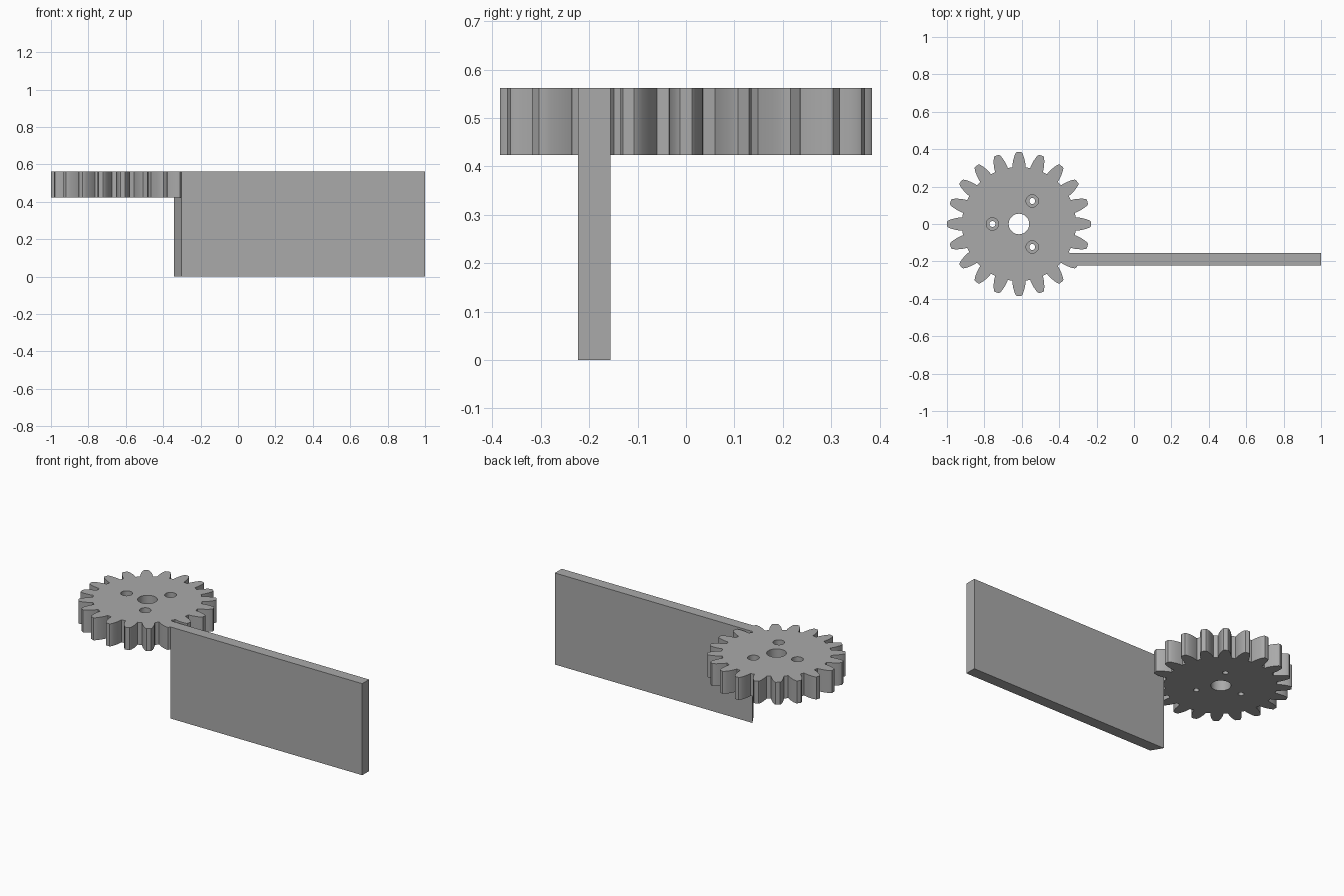
import bpy
import bmesh
from math import sin, cos, radians

if "Cube" in bpy.data.objects:
    bpy.data.objects.remove(bpy.data.objects["Cube"])

GREY = (0.4, 0.4, 0.4, 1)
grey = bpy.data.materials.new("plain grey")
grey.diffuse_color = GREY
grey.use_nodes = True
grey.node_tree.nodes["Principled BSDF"].inputs["Base Color"].default_value = GREY

CENTRE_X, TEETH = -0.615, 20
GEAR_BOTTOM, TOP = 0.424, 0.562


def prism(name, outline, z0, z1):
    """Extrude a counter-clockwise outline from z0 to z1."""
    bm = bmesh.new()
    base = bm.faces.new([bm.verts.new((x, y, z0)) for x, y in outline])
    side = bmesh.ops.extrude_face_region(bm, geom=[base])["geom"]
    verts = [v for v in side if isinstance(v, bmesh.types.BMVert)]
    bmesh.ops.translate(bm, verts=verts, vec=(0, 0, z1 - z0))
    bmesh.ops.recalc_face_normals(bm, faces=bm.faces)
    mesh = bpy.data.meshes.new(name)
    bm.to_mesh(mesh)
    bm.free()
    mesh.materials.append(grey)
    obj = bpy.data.objects.new(name, mesh)
    bpy.context.collection.objects.link(obj)
    return obj


def polar(r, degrees, cx=CENTRE_X, cy=0):
    a = radians(degrees)
    return cx + r * cos(a), cy + r * sin(a)


def drill(target, name, x, y, r, z0, z1):
    """Cut a round hole and apply the cut."""
    ring = [polar(r, i * 360 / 40, x, y) for i in range(40)]
    cutter = prism(name, ring, z0, z1)
    cutter.hide_render = True
    mod = target.modifiers.new(name, "BOOLEAN")
    mod.operation, mod.solver, mod.object = "DIFFERENCE", "EXACT", cutter
    bpy.context.view_layer.objects.active = target
    bpy.ops.object.modifier_apply(modifier=name)
    bpy.data.objects.remove(cutter)


# Gear: curved tooth flanks as radius and half-angle, mirrored about each tooth
flank = [(0.305, 6.7), (0.325, 6.0), (0.345, 5.0), (0.365, 3.8), (0.38, 2.6)]
tooth = [(r, -a) for r, a in flank] + [(0.385, -1.8), (0.385, 1.8)]
tooth += [(r, a) for r, a in reversed(flank)]
outline = [polar(r, a + i * 360 / TEETH) for i in range(TEETH) for r, a in tooth]
gear = prism("gear", outline, GEAR_BOTTOM, TOP)

# Centre bore and three counterbored screw holes
drill(gear, "centre_bore", CENTRE_X, 0, 0.055, GEAR_BOTTOM - 0.1, TOP + 0.1)
for angle in (60, 180, 300):
    x, y = polar(0.142, angle)
    drill(gear, "screw_hole", x, y, 0.016, GEAR_BOTTOM - 0.1, TOP + 0.1)
    drill(gear, "counterbore", x, y, 0.033, TOP - 0.07, TOP + 0.1)

# Upright arm with a slanted inner end that meets the gear teeth
arm = prism("arm_plate", [(-0.302, -0.223), (1, -0.223), (1, -0.156), (-0.342, -0.156)], 0, TOP)

# Smooth the bores and flanks, keep edges crisp
bpy.ops.object.select_all(action="DESELECT")
gear.select_set(True)
bpy.context.view_layer.objects.active = gear
bpy.ops.object.shade_smooth_by_angle(angle=radians(25))
